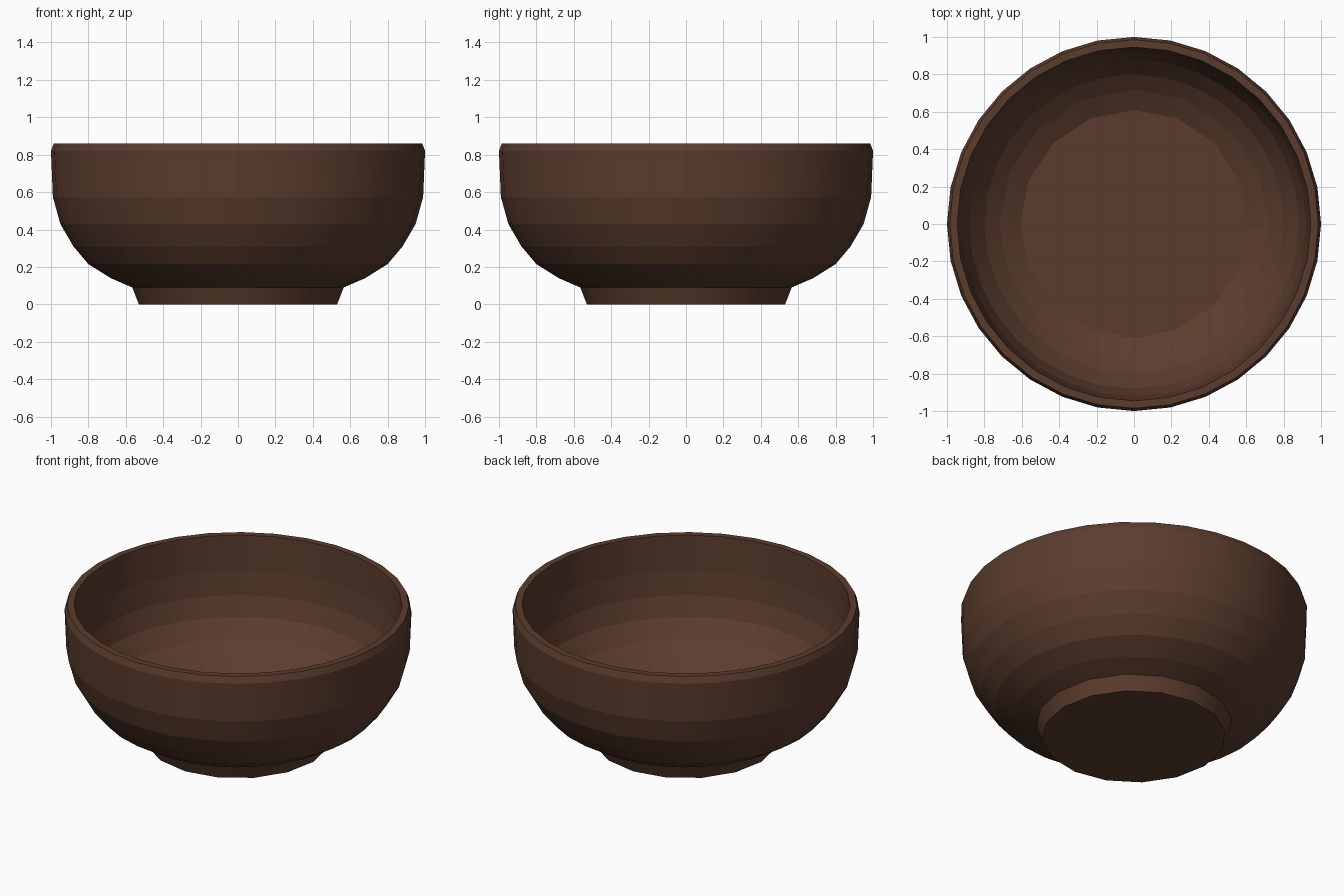
import bpy, bmesh, math

if "Cube" in bpy.data.objects:
    bpy.data.objects.remove(bpy.data.objects["Cube"])

# Brown glaze
brown = bpy.data.materials.new("dark_brown")
brown.diffuse_color = (0.105, 0.046, 0.027, 1.0)
brown.use_nodes = True
brown.node_tree.nodes["Principled BSDF"].inputs["Base Color"].default_value = brown.diffuse_color

# Profile rings: (radius, height, sides), from the foot up and down the inside
profile = [
    (0.53, 0.00, 16), (0.565, 0.09, 16), (0.68, 0.14, 32), (0.80, 0.215, 32),
    (0.88, 0.31, 32), (0.95, 0.43, 32), (0.99, 0.575, 32), (1.0, 0.82, 32),
    (0.985, 0.86, 32), (0.945, 0.86, 32),
    (0.938, 0.64, 32), (0.92, 0.49, 32), (0.88, 0.37, 32), (0.80, 0.267, 32),
    (0.72, 0.20, 16), (0.61, 0.14, 16),
]

bm = bmesh.new()


def ring(radius, height, sides):
    return [bm.verts.new((radius * math.cos(2 * math.pi * i / sides),
                          radius * math.sin(2 * math.pi * i / sides), height))
            for i in range(sides)]


def bridge(a, b):
    """Join two rings; a 32-sided ring may meet a 16-sided one."""
    n, m = len(a), len(b)
    k = max(n, m)
    for i in range(k):
        j = i + 1
        corners = (a[i * n // k], a[(j * n // k) % n],
                   b[(j * m // k) % m], b[i * m // k])
        face = []
        for v in corners:
            if v not in face:
                face.append(v)
        bm.faces.new(face)


rings = [ring(*p) for p in profile]
for lower, upper in zip(rings, rings[1:]):
    bridge(lower, upper)

# Underside of the foot and inside floor
bm.faces.new(rings[0][::-1])
bm.faces.new(rings[-1])
bmesh.ops.recalc_face_normals(bm, faces=bm.faces)

# Smooth around the bowl, crisp between the horizontal bands
for f in bm.faces:
    f.smooth = True
for e in bm.edges:
    if abs(e.verts[0].co.z - e.verts[1].co.z) < 1e-5:
        e.smooth = False

mesh = bpy.data.meshes.new("bowl")
bm.to_mesh(mesh)
bm.free()
mesh.materials.append(brown)
bowl = bpy.data.objects.new("bowl", mesh)
bpy.context.collection.objects.link(bowl)
